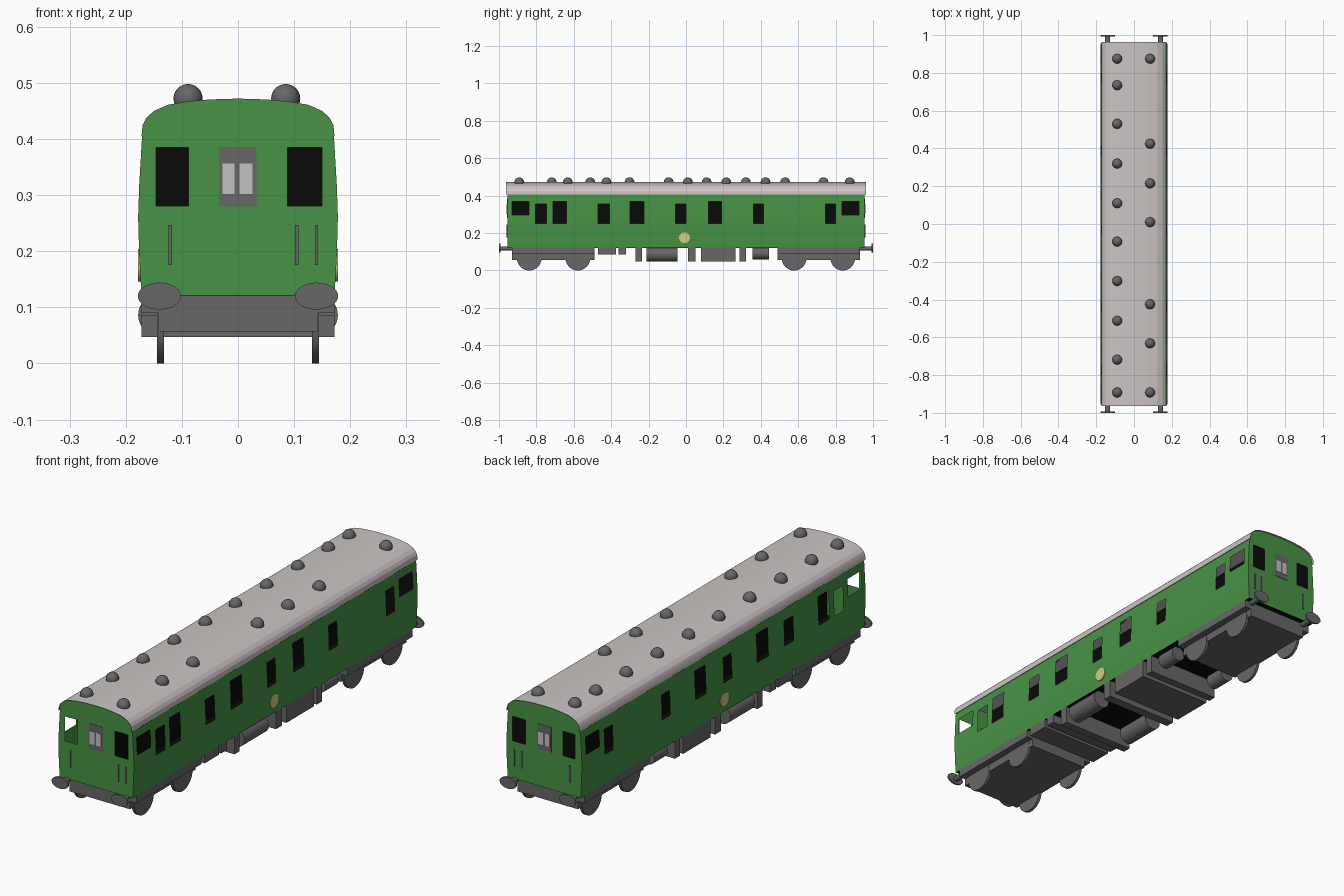
import bpy, bmesh, math
from mathutils import Matrix, Vector

if "Cube" in bpy.data.objects:
    bpy.data.objects.remove(bpy.data.objects["Cube"])


def mat(name, r, g, b):
    m = bpy.data.materials.new(name)
    m.diffuse_color = (r, g, b, 1)
    m.use_nodes = True
    m.node_tree.nodes["Principled BSDF"].inputs["Base Color"].default_value = m.diffuse_color
    return m


GREEN = mat("carriage green", 0.065, 0.29, 0.06)
ROOF = mat("roof pale grey", 0.60, 0.56, 0.55)
GREY = mat("underframe grey", 0.135, 0.135, 0.135)
BLACK = mat("interior black", 0.003, 0.003, 0.003)
PANE = mat("pale pane", 0.55, 0.53, 0.53)
YELLOW = mat("badge yellow", 0.62, 0.62, 0.22)


def finish(name, bm, material, smooth=True):
    bmesh.ops.remove_doubles(bm, verts=bm.verts, dist=1e-5)
    me = bpy.data.meshes.new(name)
    bm.to_mesh(me)
    bm.free()
    me.materials.append(material)
    if smooth:
        for p in me.polygons:
            p.use_smooth = True
        me.set_sharp_from_angle(angle=math.radians(35))
    ob = bpy.data.objects.new(name, me)
    bpy.context.collection.objects.link(ob)
    return ob


def box(name, x, y, z, material):
    """Box from (min, max) ranges."""
    bm = bmesh.new()
    size = [b - a for a, b in (x, y, z)]
    mid = [(a + b) / 2 for a, b in (x, y, z)]
    bmesh.ops.create_cube(bm, size=1, matrix=Matrix.Translation(mid) @ Matrix.Diagonal((*size, 1)))
    return finish(name, bm, material, False)


def cyl(name, centre, axis, r1, r2, depth, material, seg=32):
    """Elliptic cylinder along x or y; r1 horizontal, r2 vertical radius."""
    bm = bmesh.new()
    rot = Matrix.Rotation(math.pi / 2, 4, 'Y') if axis == 'x' else Matrix.Rotation(math.pi / 2, 4, 'X')
    bmesh.ops.create_cone(bm, cap_ends=True, segments=seg, radius1=1, radius2=1, depth=1)
    scale = (r2, r1, depth, 1) if axis == 'x' else (r1, r2, depth, 1)
    bmesh.ops.transform(bm, matrix=Matrix.Translation(centre) @ rot @ Matrix.Diagonal(scale), verts=bm.verts)
    return finish(name, bm, material)


# Cross-section: wall half width by height, then roof arc
WALL = [(0.172, 0.122), (0.176, 0.19), (0.178, 0.26), (0.176, 0.32), (0.173, 0.37), (0.171, 0.405)]
ARC = [(0.172, 0.405), (0.170, 0.425), (0.163, 0.438), (0.150, 0.450), (0.125, 0.461),
       (0.09, 0.467), (0.05, 0.4705), (0, 0.472)]
ARC = ARC + [(-x, z) for x, z in ARC[-2::-1]]
END = 0.955


def half_width(z):
    for (x0, z0), (x1, z1) in zip(WALL, WALL[1:]):
        if z <= z1 + 1e-6:
            return x0 + (x1 - x0) * (z - z0) / (z1 - z0)
    return WALL[-1][0]


def panel(bm, us, zs, place, holes):
    """Grid of quads that leaves out the cells inside window holes."""
    for u0, u1 in zip(us, us[1:]):
        for z0, z1 in zip(zs, zs[1:]):
            u, z = (u0 + u1) / 2, (z0 + z1) / 2
            if any(a < u < b and c < z < d for a, b, c, d in holes):
                continue
            bm.faces.new([bm.verts.new(place(*p)) for p in ((u0, z0), (u1, z0), (u1, z1), (u0, z1))])


# Side walls with open windows
LOW, TALL, CAB = (0.25, 0.355), (0.25, 0.37), (0.297, 0.37)
windows = [(-0.93, -0.84, *CAB), (-0.805, -0.745, *LOW), (-0.71, -0.64, *TALL),
           (-0.47, -0.41, *LOW), (-0.30, -0.225, *TALL), (-0.055, 0.0, *LOW),
           (0.12, 0.19, *TALL), (0.36, 0.415, *LOW), (0.745, 0.80, *LOW), (0.835, 0.925, *CAB)]
ys = sorted({-END, END, *(v for w in windows for v in w[:2])})
zs = sorted({*(z for _, z in WALL), *(v for w in windows for v in w[2:])})
for side, s in (("left", -1), ("right", 1)):
    bm = bmesh.new()
    panel(bm, ys, zs, lambda y, z: (s * half_width(z), y, z), windows)
    if s < 0:
        bmesh.ops.reverse_faces(bm, faces=bm.faces)
    finish(side + "_wall", bm, GREEN)

# End walls with cab windows and a rounded cap
cab_holes = [(-0.146, -0.088, 0.281, 0.385), (0.088, 0.15, 0.281, 0.385)]
xs = [-1, -0.146, -0.088, 0.088, 0.15, 1]
zs = sorted({*(z for _, z in WALL), 0.281, 0.385})
for end, s in (("front", -1), ("rear", 1)):
    bm = bmesh.new()
    panel(bm, xs, zs, lambda x, z: (math.copysign(half_width(z), x) if abs(x) == 1 else x, s * END, z), cab_holes)
    bm.faces.new([bm.verts.new((x, s * END, z)) for x, z in ARC])
    bmesh.ops.recalc_face_normals(bm, faces=bm.faces)
    for f in bm.faces:
        f.normal_update()
        if f.normal.y * s < 0:
            f.normal_flip()
    finish(end + "_wall", bm, GREEN, False)

    # Gangway window with two panes, and hand rails
    def plate(name, x, z, out, material):
        box(f"{end}_{name}", x, sorted((s * (END - 0.001), s * (END + out))), z, material)
    plate("middle_window_frame", (-0.034, 0.033), (0.28, 0.386), 0.002, GREY)
    plate("pane_a", (-0.028, -0.006), (0.302, 0.356), 0.004, PANE)
    plate("pane_b", (0.003, 0.026), (0.302, 0.356), 0.004, PANE)
    for i, x in enumerate((-0.121, 0.105, 0.14)):
        plate(f"hand_rail_{i}", (x - 0.003, x + 0.003), (0.175, 0.247), 0.004, GREY)

    # Buffers
    for x in (-0.14, 0.14):
        cyl(f"{end}_buffer_head", (x, s * 0.996, 0.12), 'y', 0.0385, 0.024, 0.008, GREY)
        cyl(f"{end}_buffer_shank", (x, s * 0.96, 0.117), 'y', 0.013, 0.010, 0.07, GREY, 16)

    # Bogie: wide upper frame, narrow lower frame, wheels on axles
    span = sorted((s * 0.93, s * 0.49))
    box(end + "_bogie_frame", (-0.172, 0.172), span, (0.09, 0.122), GREY)
    box(end + "_bogie_lower", (-0.142, 0.142), span, (0.057, 0.09), GREY)
    for y in (0.838, 0.578):
        for x in (-0.138, 0.138):
            cyl(f"{end}_wheel", (x, s * y, 0.065), 'x', 0.066, 0.065, 0.012, GREY)

# Curved roof sheet
bm = bmesh.new()
for (x0, z0), (x1, z1) in zip(ARC, ARC[1:]):
    bm.faces.new([bm.verts.new(p) for p in ((x0, -0.963, z0 + 0.001), (x0, 0.963, z0 + 0.001),
                                            (x1, 0.963, z1 + 0.001), (x1, -0.963, z1 + 0.001))])
bmesh.ops.recalc_face_normals(bm, faces=bm.faces)
if sum(f.normal.z for f in bm.faces) < 0:
    bmesh.ops.reverse_faces(bm, faces=bm.faces)
finish("roof", bm, ROOF)

# Roof ventilators
rows = {-0.089: (0.875, 0.735, 0.53, 0.32, 0.11, -0.093, -0.302, -0.512, -0.718, -0.892),
        0.085: (0.875, 0.425, 0.215, 0.01, -0.425, -0.632, -0.892)}
for x, places in rows.items():
    for y in places:
        bm = bmesh.new()
        bmesh.ops.create_uvsphere(bm, u_segments=20, v_segments=12, radius=0.026,
                                  matrix=Matrix.Translation((x, y, 0.472)))
        finish("roof_vent", bm, GREY)

# Dark interior: floor, lengthwise partition, rear bulkhead
box("floor", (-0.170, 0.170), (-0.953, 0.953), (0.121, 0.126), BLACK)
box("lengthwise_partition", (-0.002, 0.002), (-0.948, 0.948), (0.126, 0.466), BLACK)
box("rear_bulkhead", (-0.169, 0.169), (0.944, 0.948), (0.126, 0.42), BLACK)

# Round badge on each side
for s in (-1, 1):
    cyl("side_badge", (s * 0.1755, -0.008, 0.175), 'x', 0.029, 0.029, 0.006, YELLOW)

# Underfloor equipment boxes: y range and bottom height
for y0, y1, z in ((-0.47, -0.375, 0.085), (-0.36, -0.32, 0.085), (-0.27, -0.235, 0.047),
                  (0.01, 0.05, 0.047), (0.08, 0.265, 0.047), (0.285, 0.32, 0.047)):
    box("equipment_box", (-0.172, 0.172), (y0, y1), (z, 0.122), GREY)

# Underfloor tanks
for s in (-1, 1):
    cyl("large_tank", (s * 0.139, -0.128, 0.086), 'y', 0.039, 0.038, 0.165, GREY)
    cyl("small_tank", (s * 0.132, 0.40, 0.092), 'y', 0.032, 0.032, 0.09, GREY)
